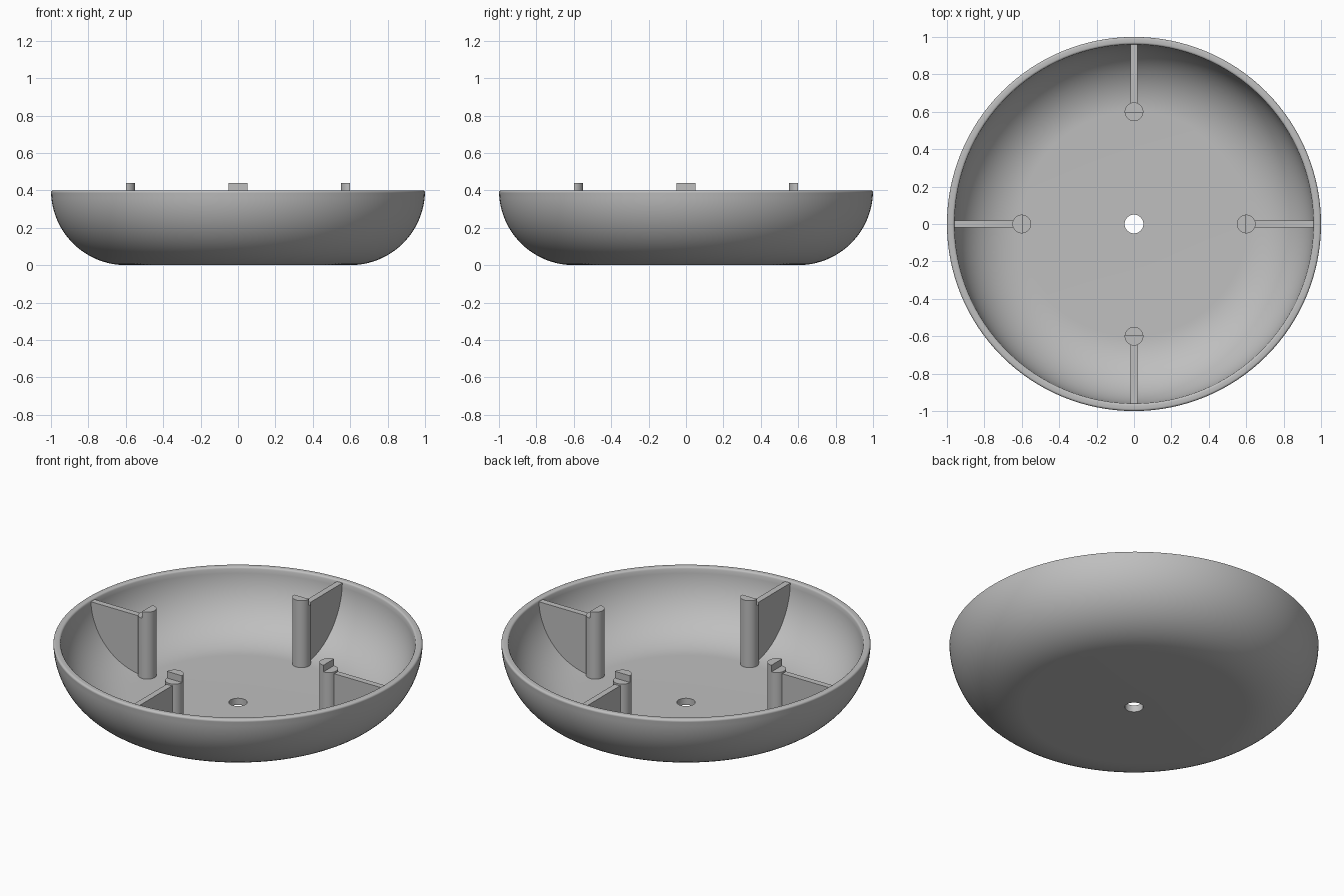
import bpy, bmesh
from math import sin, cos, pi, radians
from mathutils import Vector, Matrix

cube = bpy.data.objects.get("Cube")
if cube:
    bpy.data.objects.remove(cube, do_unlink=True)

# Single plain grey material
grey = bpy.data.materials.new("light_grey")
grey.use_nodes = True
colour = (0.52, 0.52, 0.52, 1)
grey.diffuse_color = colour
grey.node_tree.nodes["Principled BSDF"].inputs["Base Color"].default_value = colour

HEIGHT, FLAT_R, OUTER, WALL = 0.4, 0.6, 0.4, 0.04
HOLE_R, FILLET = 0.05, 0.012
POST_R, RIB_W, RIB_TOP, TAB = 0.05, 0.036, 0.39, 0.04
SEGMENTS = 128


def arc(cx, cz, r, start, end, steps):
    """Points on an arc in the radius/height plane, angles in degrees."""
    angles = [radians(start + (end - start) * i / steps) for i in range(steps + 1)]
    return [(cx + r * cos(a), cz + r * sin(a)) for a in angles]


def make_mesh(name, bm):
    bmesh.ops.recalc_face_normals(bm, faces=bm.faces)
    mesh = bpy.data.meshes.new(name)
    bm.to_mesh(mesh)
    bm.free()
    mesh.materials.append(grey)
    return mesh


def place(name, mesh, turn=0.0):
    obj = bpy.data.objects.new(name, mesh)
    bpy.context.collection.objects.link(obj)
    obj.rotation_euler.z = turn
    return obj


def smooth(obj):
    bpy.ops.object.select_all(action='DESELECT')
    obj.select_set(True)
    bpy.context.view_layer.objects.active = obj
    bpy.ops.object.shade_smooth_by_angle(angle=radians(35))


# Bowl: closed wall section revolved around the central hole
def bowl_mesh():
    inner = OUTER - WALL
    section = [(HOLE_R, 0)]
    section += arc(FLAT_R, HEIGHT, OUTER, -90, -2, 24)
    section += arc(FLAT_R + OUTER - FILLET, HEIGHT - FILLET, FILLET, 0, 90, 5)
    section += arc(FLAT_R + inner + FILLET, HEIGHT - FILLET, FILLET, 90, 180, 5)
    section += arc(FLAT_R, HEIGHT, inner, -2, -90, 24)
    section.append((HOLE_R, WALL))
    bm = bmesh.new()
    rings = []
    for s in range(SEGMENTS):
        a = 2 * pi * s / SEGMENTS
        rings.append([bm.verts.new((r * cos(a), r * sin(a), z)) for r, z in section])
    n = len(section)
    for s in range(SEGMENTS):
        a, b = rings[s], rings[(s + 1) % SEGMENTS]
        for i in range(n):
            j = (i + 1) % n
            bm.faces.new((a[i], b[i], b[j], a[j]))
    return make_mesh("bowl", bm)


# Post: cylinder whose inward half is raised into a locating tab
def post_mesh():
    bm = bmesh.new()
    base = WALL / 2
    bmesh.ops.create_cone(bm, cap_ends=True, segments=32, radius1=POST_R, radius2=POST_R,
                          depth=HEIGHT - base,
                          matrix=Matrix.Translation((0, 0, (HEIGHT + base) / 2)))
    top = [v for v in bm.verts if v.co.z > HEIGHT - 0.001]
    ends = [max(top, key=lambda v: v.co.y), min(top, key=lambda v: v.co.y)]
    bmesh.ops.connect_verts(bm, verts=ends)
    half = [f for f in bm.faces if f.normal.z > 0.9 and f.calc_center_median().x < -0.005]
    raised = bmesh.ops.extrude_face_region(bm, geom=half)["geom"]
    bmesh.ops.delete(bm, geom=half, context='FACES_ONLY')
    bmesh.ops.translate(bm, vec=Vector((0, 0, TAB)),
                        verts=[g for g in raised if isinstance(g, bmesh.types.BMVert)])
    bmesh.ops.translate(bm, vec=Vector((FLAT_R, 0, 0)), verts=bm.verts)
    return make_mesh("post", bm)


# Rib: upright web from the post out to the curved wall
def rib_mesh():
    outline = [(FLAT_R, RIB_TOP)] + arc(FLAT_R, HEIGHT, OUTER - WALL / 2, -90, -2, 20)
    outline[-1] = (outline[-1][0], RIB_TOP)
    bm = bmesh.new()
    side = bm.faces.new([bm.verts.new((r, -RIB_W / 2, z)) for r, z in outline])
    far = bmesh.ops.extrude_face_region(bm, geom=[side])["geom"]
    bmesh.ops.translate(bm, vec=Vector((0, RIB_W, 0)),
                        verts=[g for g in far if isinstance(g, bmesh.types.BMVert)])
    # extruding keeps the first side, so the web is already closed
    return make_mesh("rib", bm)


smooth(place("bowl", bowl_mesh()))
post, rib = post_mesh(), rib_mesh()
for i, where in enumerate(("left", "back", "right", "front")):
    support = place(where + "_post", post, i * pi / 2)
    place(where + "_rib", rib, i * pi / 2)
    if i == 0:
        smooth(support)
